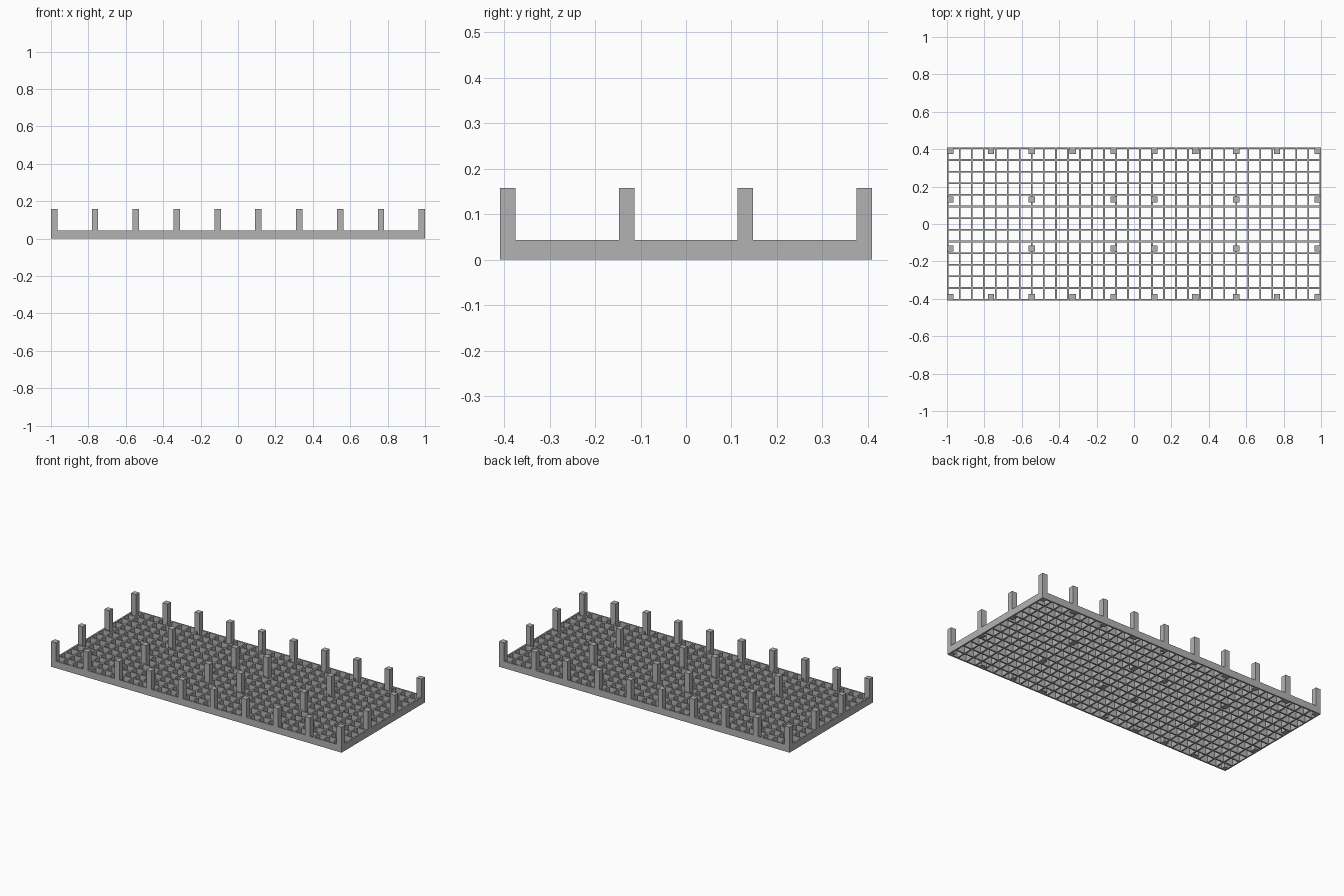
import bpy
import bmesh

# Remove the default cube
if "Cube" in bpy.data.objects:
    bpy.data.objects.remove(bpy.data.objects["Cube"], do_unlink=True)

HALF_X, HALF_Y = 1.0, 0.409
CELLS_X, CELLS_Y = 31, 13
WALL, BASE_H = 0.009, 0.043
POST, POST_H = 0.034, 0.158

grey = bpy.data.materials.new("plain grey")
grey.use_nodes = True
COLOUR = (0.45, 0.45, 0.45, 1)
grey.diffuse_color = COLOUR
grey.node_tree.nodes["Principled BSDF"].inputs["Base Color"].default_value = COLOUR


def finish(bm, name):
    bmesh.ops.recalc_face_normals(bm, faces=bm.faces[:])
    mesh = bpy.data.meshes.new(name)
    bm.to_mesh(mesh)
    bm.free()
    mesh.materials.append(grey)
    obj = bpy.data.objects.new(name, mesh)
    bpy.context.collection.objects.link(obj)
    return obj


def slat_edges(half, cells):
    """Both edges of every slat along one axis."""
    pitch = (2 * half - WALL) / cells
    return [-half + i * pitch + side
            for i in range(cells + 1) for side in (0, WALL)]


# Open lattice base: alternate slats and holes, then extrude upwards
xs, ys = slat_edges(HALF_X, CELLS_X), slat_edges(HALF_Y, CELLS_Y)
bm = bmesh.new()
rows = [[bm.verts.new((x, y, 0)) for x in xs] for y in ys]
for j in range(len(ys) - 1):
    for i in range(len(xs) - 1):
        if i % 2 and j % 2:
            continue
        bm.faces.new((rows[j][i], rows[j][i + 1],
                      rows[j + 1][i + 1], rows[j + 1][i]))
top = bmesh.ops.extrude_face_region(bm, geom=bm.faces[:], use_keep_orig=True)
bmesh.ops.translate(bm, vec=(0, 0, BASE_H),
                    verts=[g for g in top["geom"] if isinstance(g, bmesh.types.BMVert)])
finish(bm, "lattice_base")


# Square posts: full rows along front and back, sparser inside
def add_post(x, y, name):
    bm = bmesh.new()
    bmesh.ops.create_cube(bm, size=1)
    bmesh.ops.scale(bm, vec=(POST, POST, POST_H), verts=bm.verts)
    bmesh.ops.translate(bm, vec=(x, y, POST_H / 2), verts=bm.verts)
    finish(bm, name)


COLUMNS, ROWS = 10, 4
INNER = (0, 2, 4, 5, 7, 9)
reach_x, reach_y = HALF_X - POST / 2, HALF_Y - POST / 2
for row in range(ROWS):
    y = -reach_y + row * 2 * reach_y / (ROWS - 1)
    for col in range(COLUMNS):
        if row in (0, ROWS - 1) or col in INNER:
            x = -reach_x + col * 2 * reach_x / (COLUMNS - 1)
            add_post(x, y, f"post_{row}_{col}")
